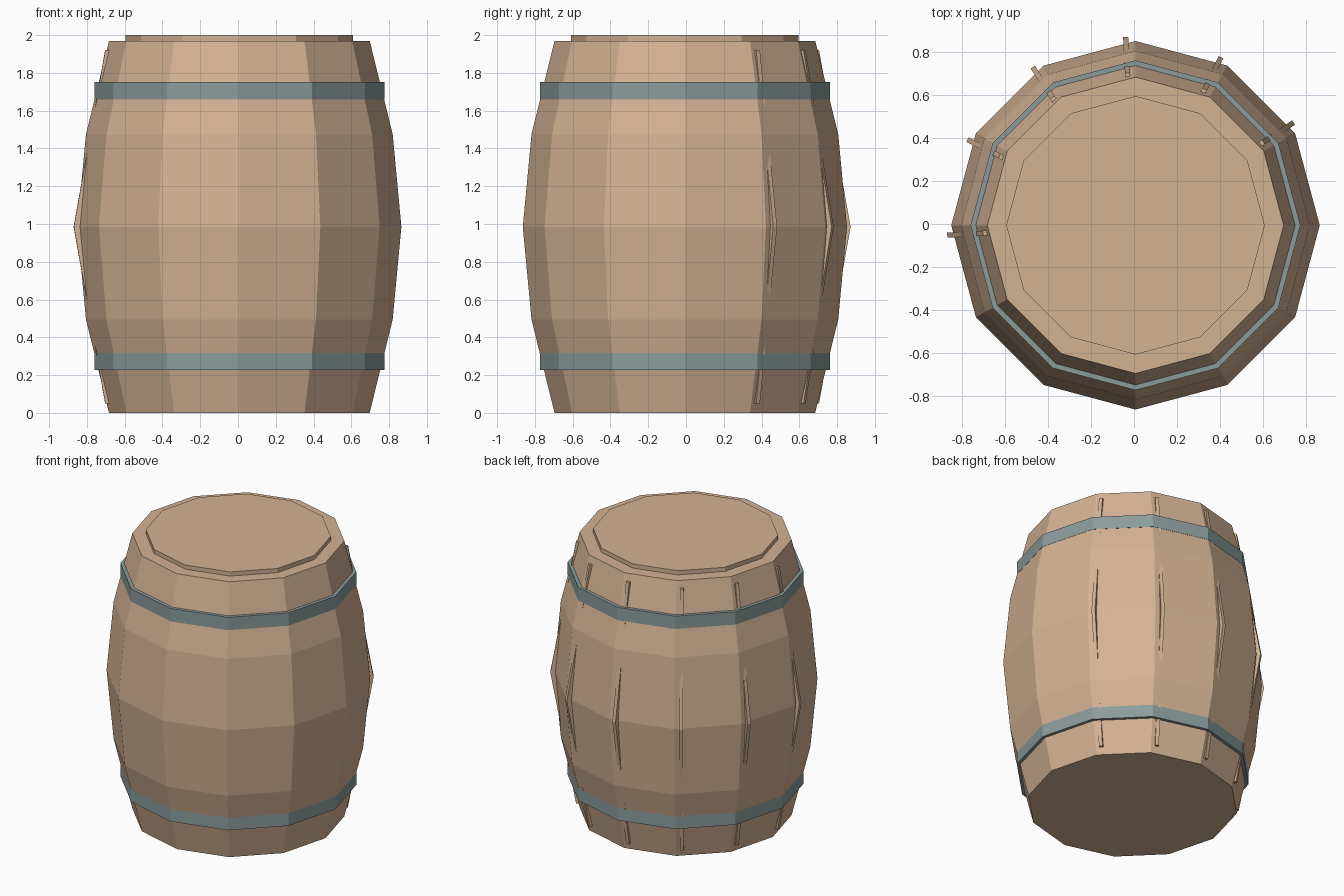
import bpy
import bmesh
from math import cos, sin, radians, pi
from mathutils import Vector

SIDES = 12
CENTRE = Vector((0.007, -0.006, 0))
MID = 0.985

cube = bpy.data.objects.get("Cube")
if cube:
    bpy.data.objects.remove(cube, do_unlink=True)


def material(name, rgb):
    mat = bpy.data.materials.new(name)
    mat.use_nodes = True
    mat.diffuse_color = (*rgb, 1)
    mat.node_tree.nodes["Principled BSDF"].inputs["Base Color"].default_value = (*rgb, 1)
    return mat


def finish(bm, name, mat):
    bmesh.ops.recalc_face_normals(bm, faces=bm.faces)
    mesh = bpy.data.meshes.new(name)
    bm.to_mesh(mesh)
    bm.free()
    mesh.materials.append(mat)
    obj = bpy.data.objects.new(name, mesh)
    obj.location = CENTRE
    bpy.context.collection.objects.link(obj)
    return obj


def lathe(name, profile, mat, ring=False):
    """Turn (radius, z) points into a twelve-sided solid, or a hollow ring."""
    bm = bmesh.new()
    loops = []
    for r, z in profile:
        angles = [2 * pi * i / SIDES for i in range(SIDES)]
        loops.append([bm.verts.new((r * cos(a), r * sin(a), z)) for a in angles])
    pairs = list(zip(loops, loops[1:]))
    if ring:
        pairs.append((loops[-1], loops[0]))
    else:
        bm.faces.new(loops[0])
        bm.faces.new(loops[-1])
    for low, high in pairs:
        for i in range(SIDES):
            j = (i + 1) % SIDES
            bm.faces.new((low[i], low[j], high[j], high[i]))
    return finish(bm, name, mat)


def seam_strip(name, degrees, mat):
    """Thin bent batten that follows one stave joint."""
    a = radians(degrees)
    out = Vector((cos(a), sin(a), 0))
    side = Vector((-sin(a), cos(a), 0)) * 0.012
    outer = [(0.711, 0.05), (0.878, MID), (0.711, 2 * MID - 0.05)]
    outline = outer + [(r - 0.04, z) for r, z in reversed(outer)]
    bm = bmesh.new()
    walls = [[bm.verts.new(out * r + Vector((0, 0, z)) + side * s) for r, z in outline]
             for s in (-1, 1)]
    for wall in walls:
        bm.faces.new(wall)
    n = len(outline)
    for i in range(n):
        j = (i + 1) % n
        bm.faces.new((walls[0][i], walls[0][j], walls[1][j], walls[1][i]))
    return finish(bm, name, mat)


wood = material("light wood", (0.65, 0.445, 0.295))
iron = material("grey blue iron", (0.26, 0.33, 0.33))

# Bulging barrel body
lathe("barrel_body", [(0.69, 0), (0.812, 0.495), (0.858, MID), (0.812, 1.475), (0.69, 1.97)], wood)

# Raised lid
lathe("lid", [(0.602, 1.96), (0.602, 2.0)], wood)

# Hoops, mirrored about the middle
for name, low in (("lower_hoop", 0.228), ("upper_hoop", 1.66)):
    high = low + 0.092
    lathe(name, [(0.72, low), (0.768, low), (0.768, high), (0.72, high)], iron, ring=True)

# Battens along the stave joints on the back and right
for k in range(6):
    seam_strip(f"seam_strip_{k + 1}", 33 + 30 * k, wood)
